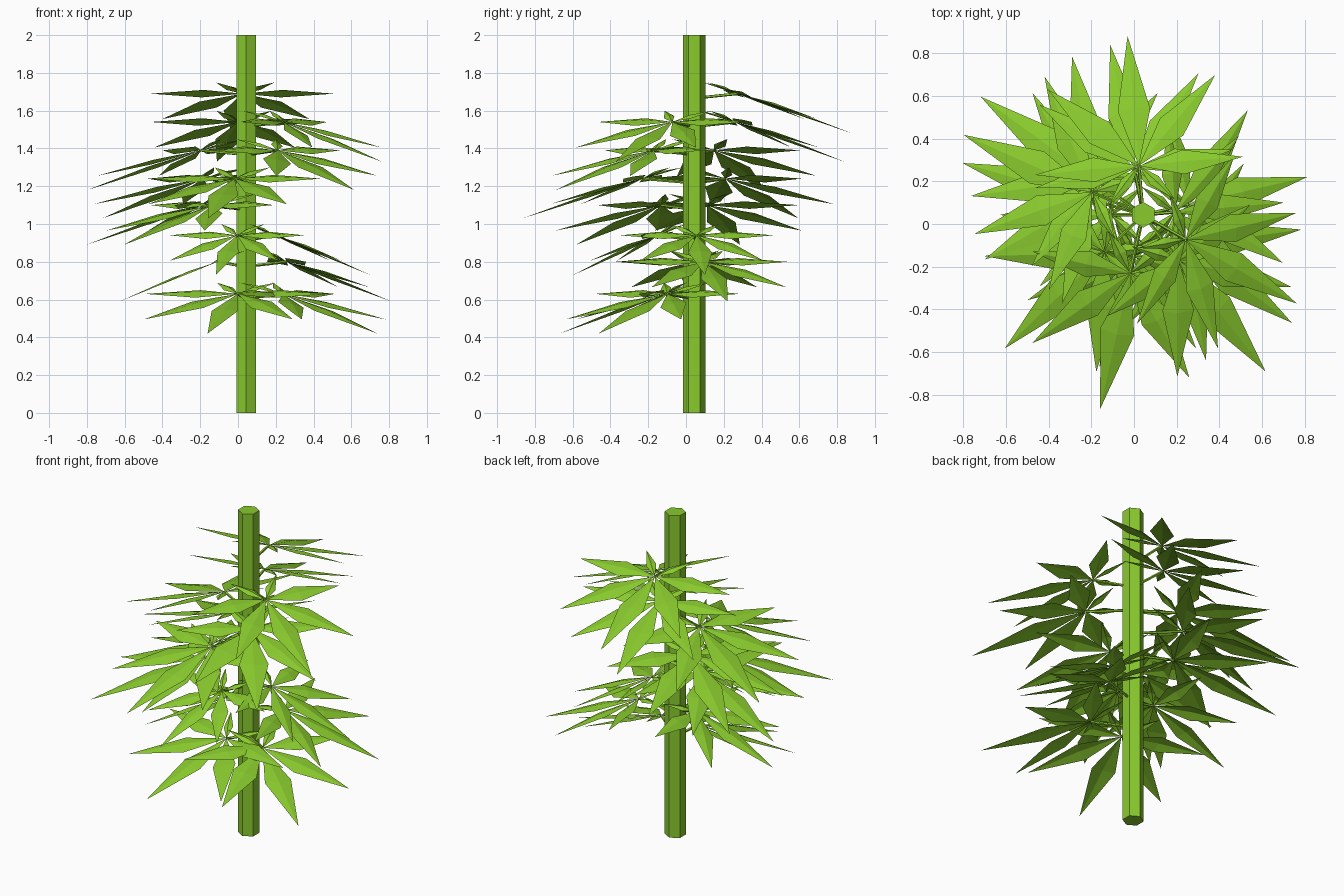
import bpy, bmesh, math
from mathutils import Vector

if "Cube" in bpy.data.objects:
    bpy.data.objects.remove(bpy.data.objects["Cube"])

green = bpy.data.materials.new("leaf_green")
green.diffuse_color = (0.25, 0.59, 0.027, 1)
green.use_nodes = True
green.node_tree.nodes["Principled BSDF"].inputs["Base Color"].default_value = green.diffuse_color
STEM = Vector((0.043, 0.043, 0))


def finish(bm, name):
    mesh = bpy.data.meshes.new(name)
    bm.to_mesh(mesh)
    bm.free()
    mesh.materials.append(green)
    obj = bpy.data.objects.new(name, mesh)
    bpy.context.collection.objects.link(obj)


def prism(bm, a, b, radius, sides, turn=0.0):
    """Straight prism between two points."""
    axis = (b - a).normalized()
    u = axis.orthogonal().normalized()
    if abs(axis.z) > 0.99:
        u = Vector((1, 0, 0))
    v = axis.cross(u)
    rings = []
    for p in (a, b):
        rings.append([bm.verts.new(p + radius * (u * math.cos(t) + v * math.sin(t)))
                      for t in (turn + 2 * math.pi * i / sides for i in range(sides))])
    for i in range(sides):
        j = (i + 1) % sides
        bm.faces.new((rings[0][i], rings[0][j], rings[1][j], rings[1][i]))
    bm.faces.new(rings[0][::-1])
    bm.faces.new(rings[1])


def leaflet(bm, centre, out, side, up, angle, length):
    """Kite-shaped blade folded along its midrib."""
    a = math.radians(angle)
    d = out * math.cos(a) + side * math.sin(a)
    w = up.cross(d).normalized()
    half = 0.125 * length
    base = bm.verts.new(centre)
    rib = bm.verts.new(centre + d * length * 0.45 + up * 0.012)
    tip = bm.verts.new(centre + d * length)
    left = bm.verts.new(centre + d * length * 0.43 + w * half)
    right = bm.verts.new(centre + d * length * 0.43 - w * half)
    for f in ((base, rib, left), (rib, tip, left), (base, right, rib), (rib, right, tip)):
        bm.faces.new(f)


# Hexagonal stem
bm = bmesh.new()
prism(bm, STEM, STEM + Vector((0, 0, 2)), 0.06, 6, math.pi / 2)
finish(bm, "stem")

# Leaves: height, compass angle, distance of centre from stem, reach, sideways scale
leaves = [
    (0.63, 254, 0.16, 0.58, 1.10), (0.63, -36, 0.24, 0.62, 0.95),
    (0.80, 13, 0.22, 0.57, 1.0), (0.80, 180, 0.15, 0.52, 1.0),
    (0.94, 256, 0.20, 0.46, 1.0), (0.94, 5, 0.15, 0.51, 1.0),
    (1.10, 164, 0.25, 0.63, 1.0), (1.10, 224, 0.25, 0.65, 0.9),
    (1.24, 144, 0.28, 0.66, 0.95), (1.24, 257.5, 0.28, 0.65, 0.9),
    (1.39, 156, 0.26, 0.66, 0.95), (1.39, -52, 0.27, 0.66, 0.8),
    (1.54, 101, 0.22, 0.59, 1.0), (1.54, -30, 0.23, 0.60, 0.95),
    (1.69, 95, 0.23, 0.61, 1.0),
]
# Leaflet angle and relative length
fan = [(0, 1.0), (45, 0.91), (-45, 0.91), (90, 0.8), (-90, 0.8), (138, 0.38), (-138, 0.38)]

for n, (z, deg, dist, reach, wide) in enumerate(leaves):
    t = math.radians(deg)
    flat = Vector((math.cos(t), math.sin(t), 0))
    side = Vector((-math.sin(t), math.cos(t), 0))
    out = flat - Vector((0, 0, 0.21 / reach))
    up = out.cross(side).normalized()
    centre = STEM + flat * dist + Vector((0, 0, z))
    bm = bmesh.new()
    # Leaf stalk
    prism(bm, STEM + flat * 0.04 + Vector((0, 0, z - 0.02)), centre, 0.008, 5)
    for angle, rel in fan:
        leaflet(bm, centre, out, side * wide, up, angle, reach * rel)
    finish(bm, f"leaf_{n + 1}")
